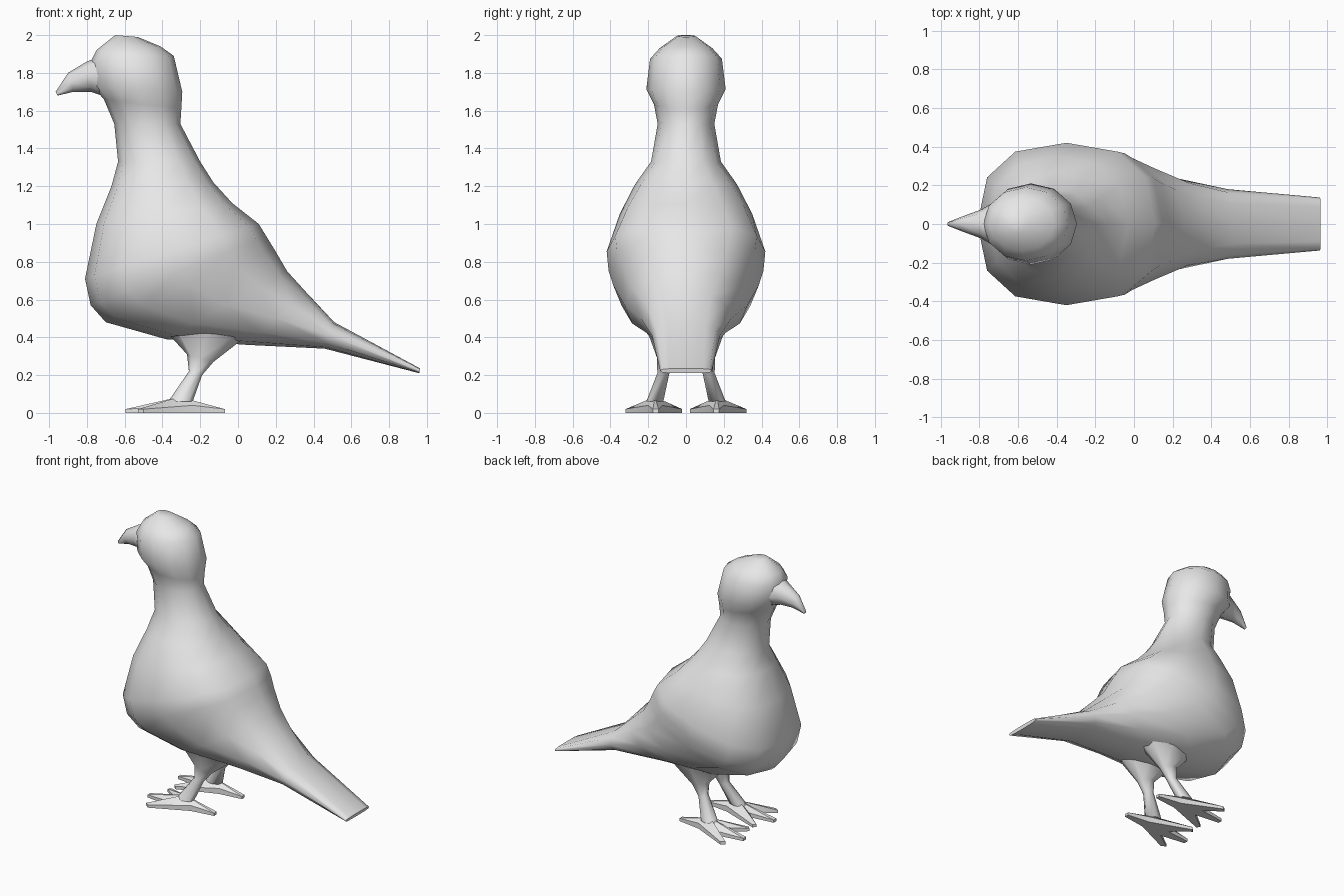
import bpy
import bmesh
from math import sin, cos, pi, copysign
from mathutils import Vector

cube = bpy.data.objects.get("Cube")
if cube:
    bpy.data.objects.remove(cube, do_unlink=True)

grey = bpy.data.materials.new("plain grey")
grey.use_nodes = True
colour = (0.8, 0.8, 0.8, 1)
grey.diffuse_color = colour
grey.node_tree.nodes["Principled BSDF"].inputs["Base Color"].default_value = colour


def finish(name, bm, angle):
    """Turn a bmesh into a smooth-shaded object."""
    bmesh.ops.recalc_face_normals(bm, faces=bm.faces)
    mesh = bpy.data.meshes.new(name)
    bm.to_mesh(mesh)
    bm.free()
    mesh.materials.append(grey)
    obj = bpy.data.objects.new(name, mesh)
    bpy.context.collection.objects.link(obj)
    bpy.ops.object.select_all(action="DESELECT")
    obj.select_set(True)
    bpy.context.view_layer.objects.active = obj
    bpy.ops.object.shade_smooth_by_angle(angle=angle)
    return obj


def loft(name, rings, sides=12):
    """Skin rings given as front x, z, back x, z, half width, y centre, power."""
    bm = bmesh.new()
    loops = []
    for fx, fz, bx, bz, width, y, power in rings:
        front, back = Vector((fx, y, fz)), Vector((bx, y, bz))
        middle, half = (front + back) / 2, (front - back) / 2
        loop = []
        for i in range(sides):
            a = 2 * pi * i / sides
            c = copysign(abs(cos(a)) ** power, cos(a))
            s = copysign(abs(sin(a)) ** power, sin(a))
            loop.append(bm.verts.new(middle + half * c + Vector((0, width * s, 0))))
        loops.append(loop)
    for a, b in zip(loops, loops[1:]):
        for i in range(sides):
            j = (i + 1) % sides
            bm.faces.new((a[i], a[j], b[j], b[i]))
    bm.faces.new(loops[0])
    bm.faces.new(loops[-1])
    return finish(name, bm, 1.2)


# Head, neck, breast, back and tail as one skin
loft("body", [
    (-.65, 2.0, -.53, 1.99, .05, 0, 1),
    (-.75, 1.92, -.41, 1.94, .14, 0, 1),
    (-.78, 1.86, -.34, 1.89, .19, 0, 1),
    (-.77, 1.73, -.295, 1.70, .21, 0, 1),
    (-.71, 1.66, -.30, 1.61, .17, 0, 1),
    (-.655, 1.53, -.305, 1.53, .15, 0, 1),
    (-.635, 1.33, -.20, 1.33, .185, 0, 1),
    (-.67, 1.2, -.13, 1.22, .27, 0, .95),
    (-.75, 1.0, -.03, 1.11, .35, 0, .85),
    (-.81, .71, .11, 1.0, .42, 0, .8),
    (-.78, .57, .15, .935, .41, 0, .8),
    (-.70, .48, .19, .87, .385, 0, .85),
    (-.38, .39, .26, .75, .325, 0, .9),
    (.05, .36, .36, .64, .24, 0, .9),
    (.46, .34, .51, .48, .18, 0, .8),
    (.96, .21, .965, .235, .137, 0, .6),
])

# Beak growing out of the face
loft("beak", [
    (-.70, 1.90, -.66, 1.66, .14, 0, 1),
    (-.80, 1.86, -.78, 1.70, .075, 0, 1),
    (-.90, 1.80, -.87, 1.70, .04, 0, 1),
    (-.965, 1.70, -.955, 1.68, .01, 0, 1),
], 8)

# Foot outline: x, y and top height, going round the four toes
foot_outline = [
    (-.07, .145, .02), (-.07, .175, .02), (-.24, .20, .04),
    (-.50, .32, .02), (-.53, .30, .02), (-.41, .215, .03),
    (-.595, .19, .02), (-.595, .16, .02), (-.41, .14, .03),
    (-.54, .04, .02), (-.52, .02, .02), (-.24, .125, .04),
]

for side, label in ((1, "right"), (-1, "left")):
    # Thigh and shin
    loft(label + "_leg", [
        (-.38, .43, .05, .41, .09, side * .11, 1),
        (-.27, .31, -.13, .27, .038, side * .115, 1),
        (-.26, .22, -.19, .20, .032, side * .12, 1),
        (-.37, .06, -.24, .06, .045, side * .165, 1),
    ], 8)

    # Foot with flat sole and ridged toes
    bm = bmesh.new()
    sole = [bm.verts.new((x, side * y, 0)) for x, y, z in foot_outline]
    top = [bm.verts.new((x, side * y, z)) for x, y, z in foot_outline]
    ankle = bm.verts.new((-.31, side * .165, .085))
    bm.faces.new(sole)
    for i in range(len(sole)):
        j = (i + 1) % len(sole)
        bm.faces.new((sole[i], sole[j], top[j], top[i]))
        bm.faces.new((top[i], top[j], ankle))
    finish(label + "_foot", bm, .6)
